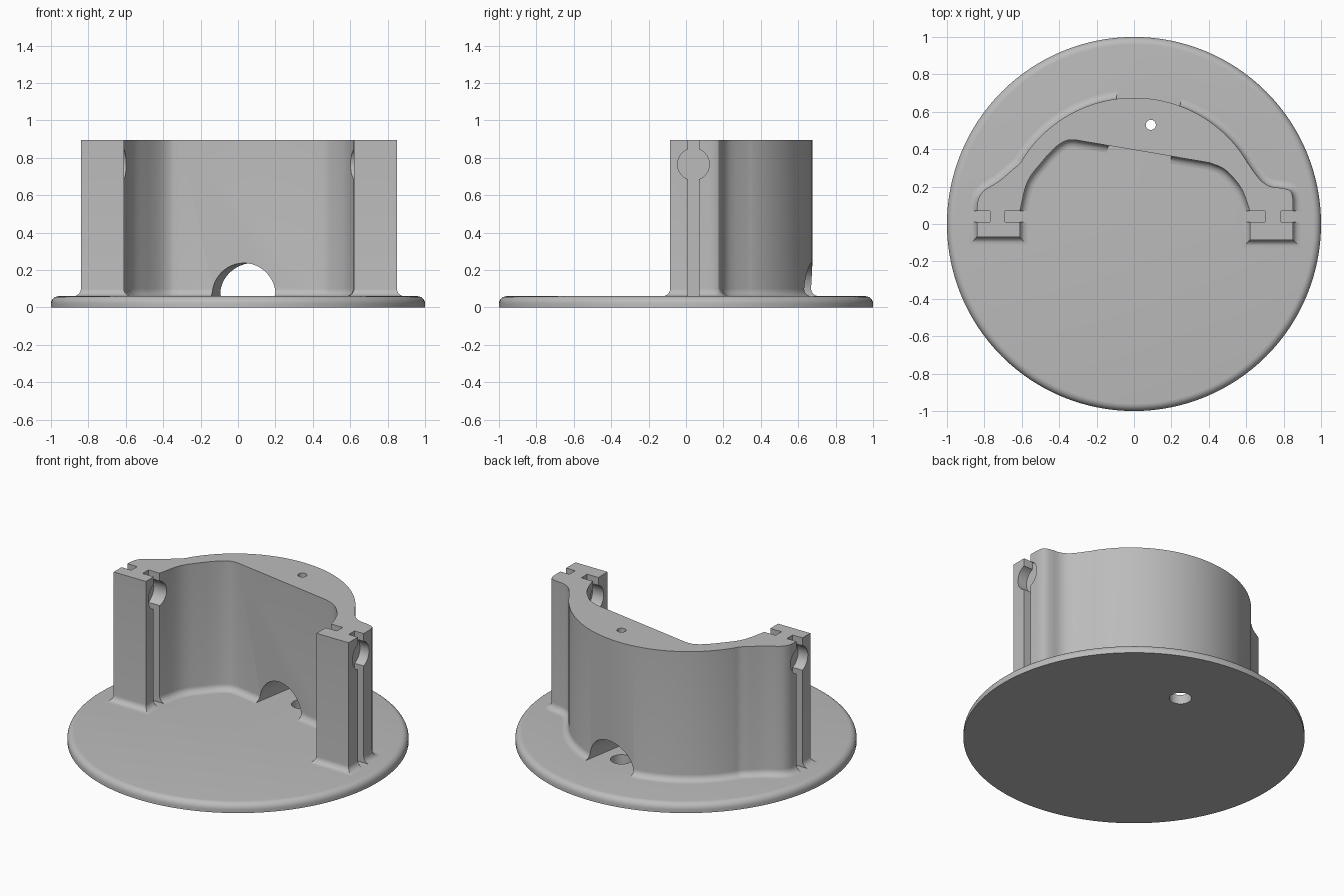
import bpy, bmesh
from math import sin, cos, pi, radians, atan2
from mathutils import Vector, Matrix

cube = bpy.data.objects.get("Cube")
if cube:
    bpy.data.objects.remove(cube, do_unlink=True)

grey = bpy.data.materials.new("plain grey")
grey.use_nodes = True
grey.diffuse_color = (0.5, 0.5, 0.5, 1)
grey.node_tree.nodes["Principled BSDF"].inputs["Base Color"].default_value = grey.diffuse_color

FLOOR, TOP, FILLET = 0.06, 0.895, 0.04


def add_object(name, bm):
    bmesh.ops.recalc_face_normals(bm, faces=bm.faces)
    mesh = bpy.data.meshes.new(name)
    bm.to_mesh(mesh)
    bm.free()
    mesh.materials.append(grey)
    obj = bpy.data.objects.new(name, mesh)
    bpy.context.collection.objects.link(obj)
    return obj


def spline(pts, steps=6):
    """Smooth curve through the points, ends included."""
    p = [Vector(q) for q in pts]
    p = [2 * p[0] - p[1]] + p + [2 * p[-1] - p[-2]]
    out = []
    for a, b, c, d in zip(p, p[1:], p[2:], p[3:]):
        for i in range(steps):
            t = i / steps
            out.append(0.5 * (2 * b + (c - a) * t + (2 * a - 5 * b + 4 * c - d) * t**2
                              + (3 * b - a - 3 * c + d) * t**3))
    return out + [p[-2]]


def offset(outline, dist):
    """Grow a counter-clockwise outline with mitred corners."""
    out = []
    for i, p in enumerate(outline):
        e1 = (p - outline[i - 1]).normalized()
        e2 = (outline[(i + 1) % len(outline)] - p).normalized()
        n1, n2 = Vector((e1.y, -e1.x)), Vector((e2.y, -e2.x))
        out.append(p + (n1 + n2) * dist / (1 + n1.dot(n2)))
    return out


def loft(name, outline, levels):
    """Stack the outline at (offset, height) levels and cap both ends."""
    bm = bmesh.new()
    rings = [[bm.verts.new((q.x, q.y, z)) for q in offset(outline, d)] for d, z in levels]
    n = len(outline)
    for low, high in zip(rings, rings[1:]):
        for i in range(n):
            j = (i + 1) % n
            bm.faces.new((low[i], low[j], high[j], high[i]))
    bm.faces.new(rings[0][::-1])
    bm.faces.new(rings[-1])
    return add_object(name, bm)


def cylinder(name, centre, radius, length, direction):
    bm = bmesh.new()
    turn = Vector(direction).to_track_quat("Z", "Y").to_matrix().to_4x4()
    bmesh.ops.create_cone(bm, cap_ends=True, segments=48, radius1=radius, radius2=radius,
                          depth=length, matrix=Matrix.Translation(centre) @ turn)
    return add_object(name, bm)


def box(name, lo, hi):
    lo, hi = Vector(lo), Vector(hi)
    bm = bmesh.new()
    bmesh.ops.create_cube(bm, size=1, matrix=Matrix.Translation((lo + hi) / 2)
                          @ Matrix.Diagonal((*(hi - lo), 1)))
    return add_object(name, bm)


def cut(target, cutter):
    cutter.hide_render = True
    mod = target.modifiers.new("cut", "BOOLEAN")
    mod.operation, mod.solver, mod.object = "DIFFERENCE", "EXACT", cutter
    bpy.context.view_layer.objects.active = target
    bpy.ops.object.modifier_apply(modifier=mod.name)
    bpy.data.objects.remove(cutter, do_unlink=True)


# Round base plate with a rounded upper rim
circle = [Vector((cos(2 * pi * i / 128), sin(2 * pi * i / 128))) for i in range(128)]
rim = [(-FILLET * (1 - cos(a)), FLOOR - FILLET + FILLET * sin(a))
       for a in (pi / 2 * i / 6 for i in range(7))]
base = loft("base_plate", circle, [(0, 0)] + rim)

# Curved wall: inner face, two legs, outer face
inner = (spline([(-0.61, 0.07), (-0.57, 0.225), (-0.49, 0.335), (-0.42, 0.41),
                 (-0.365, 0.445), (-0.316, 0.45)])
         + spline([(0.407, 0.327), (0.487, 0.29), (0.568, 0.2), (0.61, 0.1), (0.62, 0.05)]))
arc = [(0.705 * cos(radians(a)), 0.705 * sin(radians(a)) - 0.03) for a in range(30, 151, 3)]
outer = spline([(0.85, 0.13), (0.838, 0.175), (0.79, 0.192), (0.73, 0.2), (0.675, 0.235)]
               + arc + [(-0.65, 0.29), (-0.72, 0.23), (-0.8, 0.18), (-0.832, 0.135), (-0.84, 0.08)], 3)
corner = lambda x, y: Vector((x, y))
outline = ([corner(-0.84, -0.07), corner(-0.61, -0.07)] + inner
           + [corner(0.62, -0.085), corner(0.85, -0.085)] + outer)
foot = [(FILLET * (1 - sin(a)), FLOOR + FILLET * (1 - cos(a)))
        for a in (pi / 2 * i / 6 for i in range(7))]
wall = loft("curved_wall", outline, [(FILLET, FLOOR / 2)] + foot + [(0, TOP)])

# Vertical slots with round pockets on both sides of each leg
for x0, x1 in ((-0.92, -0.77), (-0.69, -0.55), (0.56, 0.70), (0.785, 0.92)):
    cut(wall, box("slot_cutter", (x0, 0.01, 0), (x1, 0.07, 1)))
    cut(wall, cylinder("pocket_cutter", ((x0 + x1) / 2, 0.04, 0.765), 0.085, x1 - x0, (1, 0, 0)))

# Arched tunnel square to the slanted inner face, small hole above, larger hole below
cut(wall, cylinder("tunnel_cutter", (0.055, 0.53, 0.065), 0.172, 0.7, (0.17, 1, 0)))
cut(wall, cylinder("top_hole_cutter", (0.09, 0.53, 0.6), 0.027, 1, (0, 0, 1)))
cut(base, cylinder("floor_hole_cutter", (0.09, 0.53, 0), 0.065, 0.4, (0, 0, 1)))

# Smooth the curved faces, keep edges sharp
bpy.ops.object.select_all(action="DESELECT")
for obj in (base, wall):
    obj.select_set(True)
bpy.context.view_layer.objects.active = wall
bpy.ops.object.shade_smooth_by_angle(angle=radians(30))
